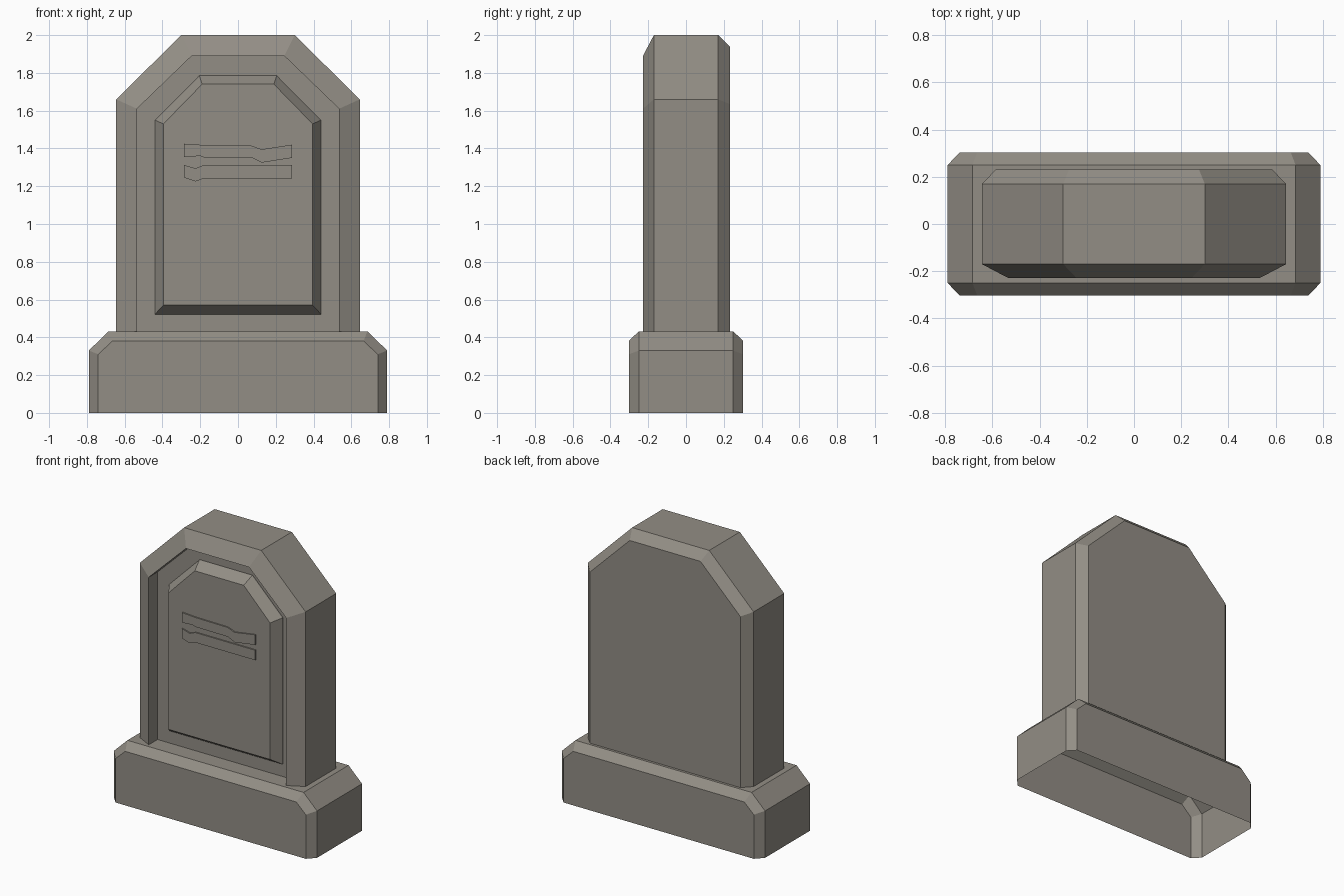
import bpy, bmesh

if "Cube" in bpy.data.objects:
    bpy.data.objects.remove(bpy.data.objects["Cube"])

stone = bpy.data.materials.new("weathered stone")
stone.diffuse_color = (0.29, 0.27, 0.235, 1)
stone.use_nodes = True
stone.node_tree.nodes["Principled BSDF"].inputs["Base Color"].default_value = stone.diffuse_color


def arch(w, top_w, z0, shoulder, top):
    """Closed outline with two clipped upper corners, in (x, z)."""
    return [(-w, z0), (w, z0), (w, shoulder), (top_w, top), (-top_w, top), (-w, shoulder)]


def loft(name, rings, cap_start=True, cap_end=True, open_bottom=False):
    """Join (y, outline) rings front to back; the first outline edge is the bottom."""
    bm = bmesh.new()
    loops = [[bm.verts.new((x, y, z)) for x, z in pts] for y, pts in rings]
    n = len(loops[0])
    for a, b in zip(loops, loops[1:]):
        for i in range(1 if open_bottom else 0, n):
            j = (i + 1) % n
            bm.faces.new((a[i], b[i], b[j], a[j]))
    if cap_start:
        bm.faces.new(loops[0])
    if cap_end:
        bm.faces.new(loops[-1][::-1])
    bm.normal_update()
    me = bpy.data.meshes.new(name)
    bm.to_mesh(me)
    bm.free()
    me.materials.append(stone)
    ob = bpy.data.objects.new(name, me)
    bpy.context.collection.objects.link(ob)
    return ob


# Plinth: hollow block, open underneath
face = arch(0.74, 0.665, 0, 0.31, 0.38)
body = arch(0.79, 0.685, 0, 0.33, 0.432)
loft("plinth", [(-0.303, face), (-0.25, body), (0.25, body), (0.303, face)], open_bottom=True)

# Upright slab: recess floor, jamb, front bevel, sides, back bevel
inner = arch(0.535, 0.245, 0.43, 1.61, 1.89)
outer = arch(0.645, 0.30, 0.43, 1.66, 2.0)
back = arch(0.585, 0.275, 0.43, 1.635, 1.94)
loft("upright_slab", [(-0.13, inner), (-0.228, inner), (-0.17, outer), (0.17, outer), (0.232, back)],
     open_bottom=True)

# Raised panel with bevelled rim
loft("front_panel", [(-0.208, arch(0.395, 0.19, 0.57, 1.53, 1.74)),
                     (-0.137, arch(0.44, 0.205, 0.522, 1.55, 1.785)),
                     (-0.13, arch(0.44, 0.205, 0.522, 1.55, 1.785))], cap_end=False)

# Two worn bands on the panel
upper = [(-0.285, 1.355), (-0.2, 1.36), (-0.18, 1.352), (0.075, 1.35), (0.125, 1.325), (0.285, 1.35),
         (0.285, 1.42), (0.125, 1.395), (0.07, 1.415), (-0.18, 1.418), (-0.285, 1.425)]
lower = [(-0.285, 1.245), (-0.225, 1.225), (-0.18, 1.242), (0.285, 1.242),
         (0.285, 1.312), (-0.18, 1.312), (-0.225, 1.295), (-0.285, 1.312)]
for label, pts in (("upper_band", upper), ("lower_band", lower)):
    loft(label, [(-0.217, pts), (-0.208, pts)], cap_end=False)
